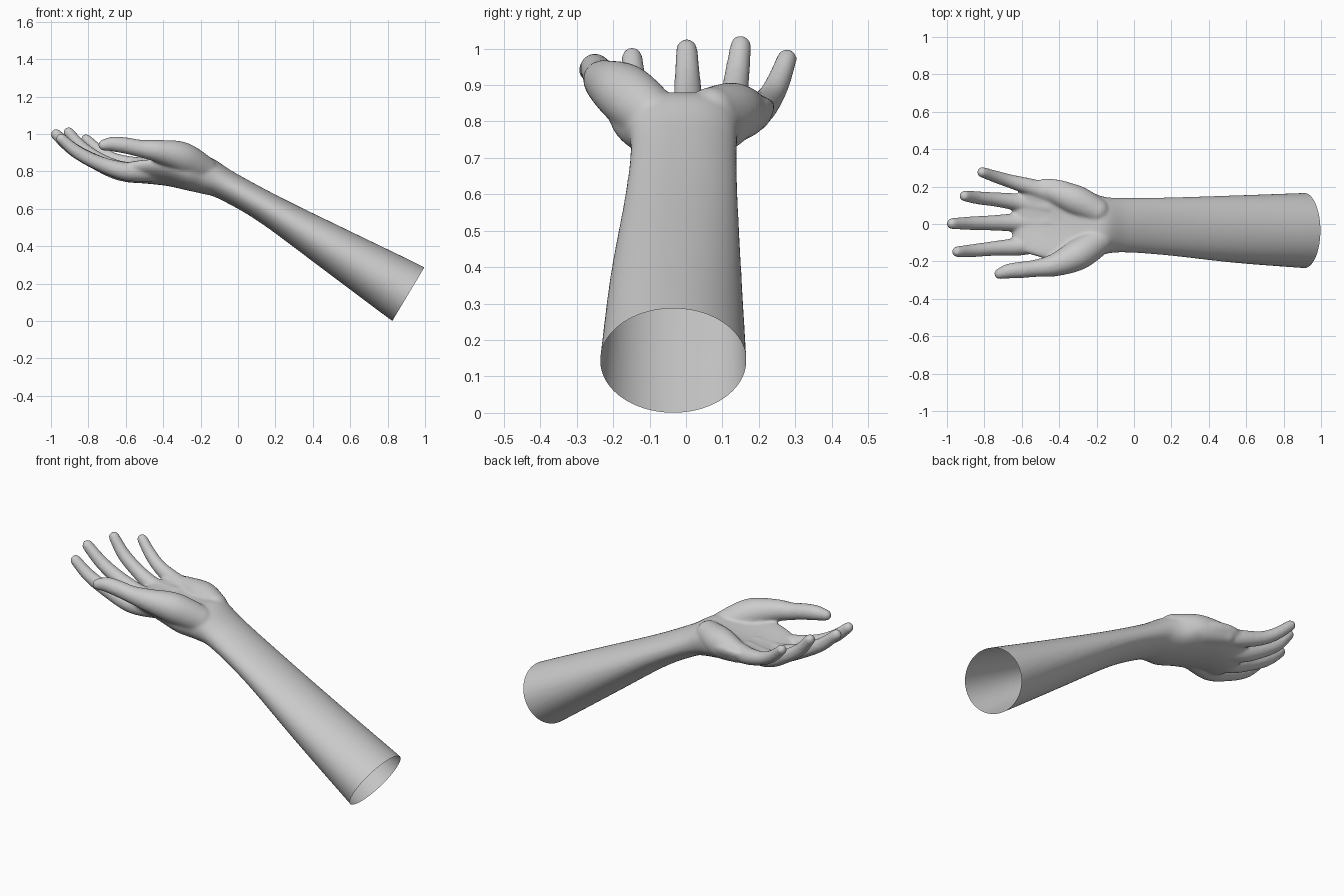
import bpy, bmesh
from math import sin, cos, tau, copysign
from mathutils import Vector, Matrix

if "Cube" in bpy.data.objects:
    bpy.data.objects.remove(bpy.data.objects["Cube"])


def spline(keys, steps):
    """Catmull-Rom interpolation through tuples of any length."""
    out = []
    for i in range(len(keys) - 1):
        a, b = keys[max(i - 1, 0)], keys[i]
        c, d = keys[i + 1], keys[min(i + 2, len(keys) - 1)]
        for s in range(steps):
            t = s / steps
            out.append([0.5 * (2 * q + (r - p) * t + (2 * p - 5 * q + 4 * r - w) * t * t
                               + (3 * q - p - 3 * r + w) * t ** 3)
                        for p, q, r, w in zip(a, b, c, d)])
    out.append(list(keys[-1]))
    return out


def loft(bm, rings):
    """Closed skin over rings of points."""
    loops = [[bm.verts.new(p) for p in ring] for ring in rings]
    n = len(loops[0])
    for a, b in zip(loops, loops[1:]):
        for i in range(n):
            j = (i + 1) % n
            bm.faces.new((a[i], a[j], b[j], b[i]))
    bm.faces.new(loops[0][::-1])
    bm.faces.new(loops[-1])


def tube(bm, keys):
    """Tapered round limb with ball ends; keys are x, y, z, radius."""
    pts = spline(keys, 6)
    rings = []
    for i, (x, y, z, r) in enumerate(pts):
        d = Vector(pts[min(i + 1, len(pts) - 1)][:3]) - Vector(pts[max(i - 1, 0)][:3])
        q = d.to_track_quat('Z', 'Y')
        rings.append([Vector((x, y, z)) + q @ Vector((r * cos(tau * k / 20), r * sin(tau * k / 20), 0))
                      for k in range(20)])
    loft(bm, rings)
    for p in (pts[0], pts[-1]):
        bmesh.ops.create_icosphere(bm, subdivisions=3, radius=p[3], matrix=Matrix.Translation(p[:3]))


bm = bmesh.new()

# Forearm, wrist and palm: top x, top z, bottom x, bottom z, y min, y max, cupping, squareness
sections = [
    (1.082, 0.235, 0.910, -0.052, -0.243, 0.168, 0, 1),
    (0.997, 0.287, 0.825, 0.000, -0.236, 0.166, 0, 1),
    (0.620, 0.470, 0.470, 0.265, -0.208, 0.153, 0, 1),
    (0.240, 0.655, 0.120, 0.525, -0.168, 0.142, 0, 1),
    (-0.02, 0.795, -0.10, 0.652, -0.152, 0.140, 0, 1),
    (-0.15, 0.875, -0.19, 0.680, -0.165, 0.148, 0, 0.9),
    (-0.25, 0.870, -0.28, 0.700, -0.205, 0.190, 0.02, 0.85),
    (-0.38, 0.850, -0.38, 0.722, -0.210, 0.232, 0.05, 0.8),
    (-0.50, 0.845, -0.50, 0.735, -0.178, 0.238, 0.05, 0.8),
    (-0.60, 0.838, -0.60, 0.743, -0.145, 0.170, 0.03, 0.8),
    (-0.65, 0.820, -0.65, 0.770, -0.100, 0.100, 0.0, 0.9),
]
rings = []
for tx, tz, bx, bz, y0, y1, cup, e in spline(sections, 8):
    ring = []
    for k in range(48):
        c, s = cos(tau * k / 48), sin(tau * k / 48)
        u, v = copysign(abs(c) ** e, c), copysign(abs(s) ** e, s)
        ring.append(((tx + bx) / 2 + v * (tx - bx) / 2,
                     (y0 + y1) / 2 + u * (y1 - y0) / 2,
                     (tz + bz) / 2 + v * (tz - bz) / 2 + cup * u * u))
    rings.append(ring)
loft(bm, rings)

# Thumb with its pad, then the four fingers, then the outer palm pad
limbs = [
    [(-0.19, -0.09, 0.81, 0.078), (-0.30, -0.165, 0.875, 0.083), (-0.42, -0.218, 0.907, 0.062),
     (-0.52, -0.236, 0.922, 0.047), (-0.60, -0.245, 0.938, 0.044), (-0.67, -0.252, 0.946, 0.04),
     (-0.718, -0.266, 0.941, 0.030)],
    [(-0.46, -0.085, 0.80, 0.055), (-0.60, -0.118, 0.80, 0.05), (-0.74, -0.130, 0.842, 0.040),
     (-0.86, -0.142, 0.903, 0.035), (-0.945, -0.148, 0.975, 0.029)],
    [(-0.46, 0.01, 0.795, 0.055), (-0.62, 0.008, 0.797, 0.05), (-0.76, 0.006, 0.85, 0.041),
     (-0.88, 0.004, 0.917, 0.036), (-0.972, 0.002, 0.997, 0.030)],
    [(-0.46, 0.09, 0.80, 0.055), (-0.61, 0.115, 0.805, 0.048), (-0.73, 0.13, 0.855, 0.039),
     (-0.835, 0.14, 0.927, 0.035), (-0.905, 0.15, 1.008, 0.029)],
    [(-0.44, 0.16, 0.82, 0.055), (-0.55, 0.197, 0.832, 0.046), (-0.66, 0.228, 0.862, 0.037),
     (-0.74, 0.253, 0.908, 0.033), (-0.812, 0.277, 0.972, 0.028)],
    [(-0.20, 0.07, 0.825, 0.070), (-0.32, 0.13, 0.825, 0.082), (-0.46, 0.18, 0.825, 0.056)],
]
for limb in limbs:
    tube(bm, limb)
bmesh.ops.recalc_face_normals(bm, faces=bm.faces)

mesh = bpy.data.meshes.new("arm_and_hand")
bm.to_mesh(mesh)
bm.free()
arm = bpy.data.objects.new("arm_and_hand", mesh)
bpy.context.collection.objects.link(arm)
bpy.context.view_layer.objects.active = arm
arm.select_set(True)

# Fuse everything into one smooth skin
remesh = arm.modifiers.new("fuse", 'REMESH')
remesh.mode = 'VOXEL'
remesh.voxel_size = 0.008
smooth = arm.modifiers.new("soften", 'SMOOTH')
smooth.factor = 0.5
smooth.iterations = 10
for name in ("fuse", "soften"):
    bpy.ops.object.modifier_apply(modifier=name)

# Slice the arm off to leave the open end
bm = bmesh.new()
bm.from_mesh(arm.data)
bmesh.ops.bisect_plane(bm, geom=bm.verts[:] + bm.edges[:] + bm.faces[:], dist=1e-5,
                       plane_co=(0.911, 0, 0.144), plane_no=(0.858, 0, -0.514), clear_outer=True)
bm.to_mesh(arm.data)
bm.free()
arm.data.shade_smooth()
